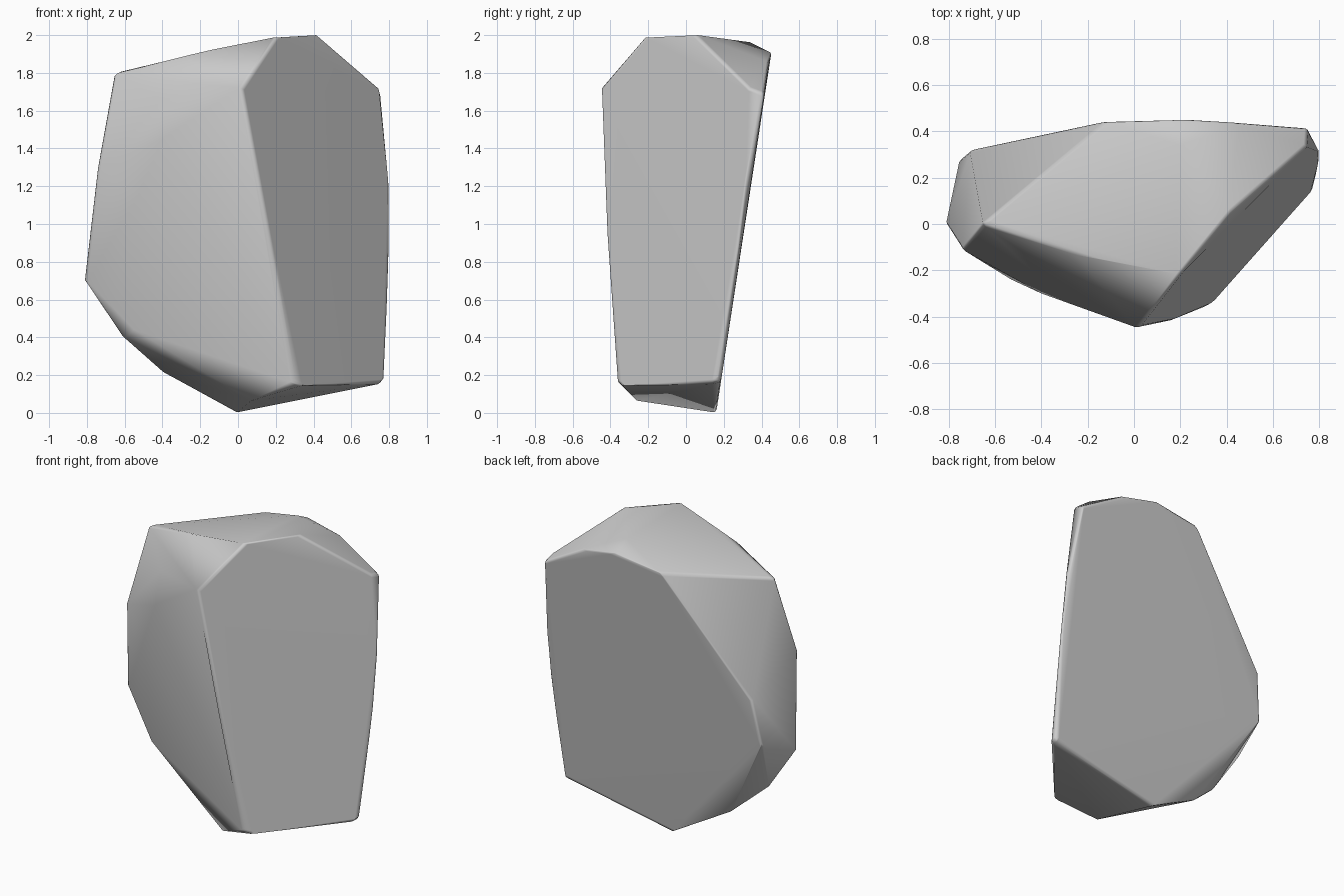
import bpy, bmesh
from math import radians

if "Cube" in bpy.data.objects:
    bpy.data.objects.remove(bpy.data.objects["Cube"])

# Corner points of the boulder, grouped by facet
right_face = [(.02, -.45, 1.72), (.2, -.22, 1.99), (.42, .05, 2.003), (.748, .335, 1.72),
              (.804, .315, 1.18), (.804, .275, .85), (.775, .15, .18), (.34, -.338, .145),
              (.29, -.365, .17), (.16, -.42, .95)]
back_face = [(.752, .415, 1.69), (.45, .437, 1.86), (.2, .452, 1.905), (-.12, .443, 1.86),
             (-.71, .318, 1.1), (-.752, .282, .82), (.76, .185, .165), (-.01, .16, 0)]
left_side = [(-.652, .0, 1.8), (-.742, -.11, 1.3), (-.812, 0, .7), (-.61, 0, .4), (-.4, .1, .215)]
front_face = [(-.2, -.37, 1.6), (-.4, -.3, 1.45), (-.53, -.24, 1.15), (-.4, -.24, 1.66),
              (-.55, -.12, .44)]
base_and_top = [(.07, -.26, .065), (.74, .14, .152), (.2, .34, 1.962), (-.3, -.12, 1.89)]

# Boulder: convex hull of the corners, coplanar facets merged
bm = bmesh.new()
for p in right_face + back_face + left_side + front_face + base_and_top:
    bm.verts.new(p)
bmesh.ops.convex_hull(bm, input=bm.verts[:])
loose = [v for v in bm.verts if not v.link_faces]
bmesh.ops.delete(bm, geom=loose, context='VERTS')
bmesh.ops.dissolve_limit(bm, angle_limit=radians(3), verts=bm.verts[:], edges=bm.edges[:])
bmesh.ops.recalc_face_normals(bm, faces=bm.faces[:])
mesh = bpy.data.meshes.new("boulder")
bm.to_mesh(mesh)
bm.free()
boulder = bpy.data.objects.new("boulder", mesh)
bpy.context.collection.objects.link(boulder)

# Worn edges and smooth shading
for poly in mesh.polygons:
    poly.use_smooth = True
bevel = boulder.modifiers.new("worn_edges", 'BEVEL')
bevel.width = 0.018
bevel.segments = 2
bevel.limit_method = 'ANGLE'
bevel.angle_limit = radians(45)
boulder.modifiers.new("facet_normals", 'WEIGHTED_NORMAL')
